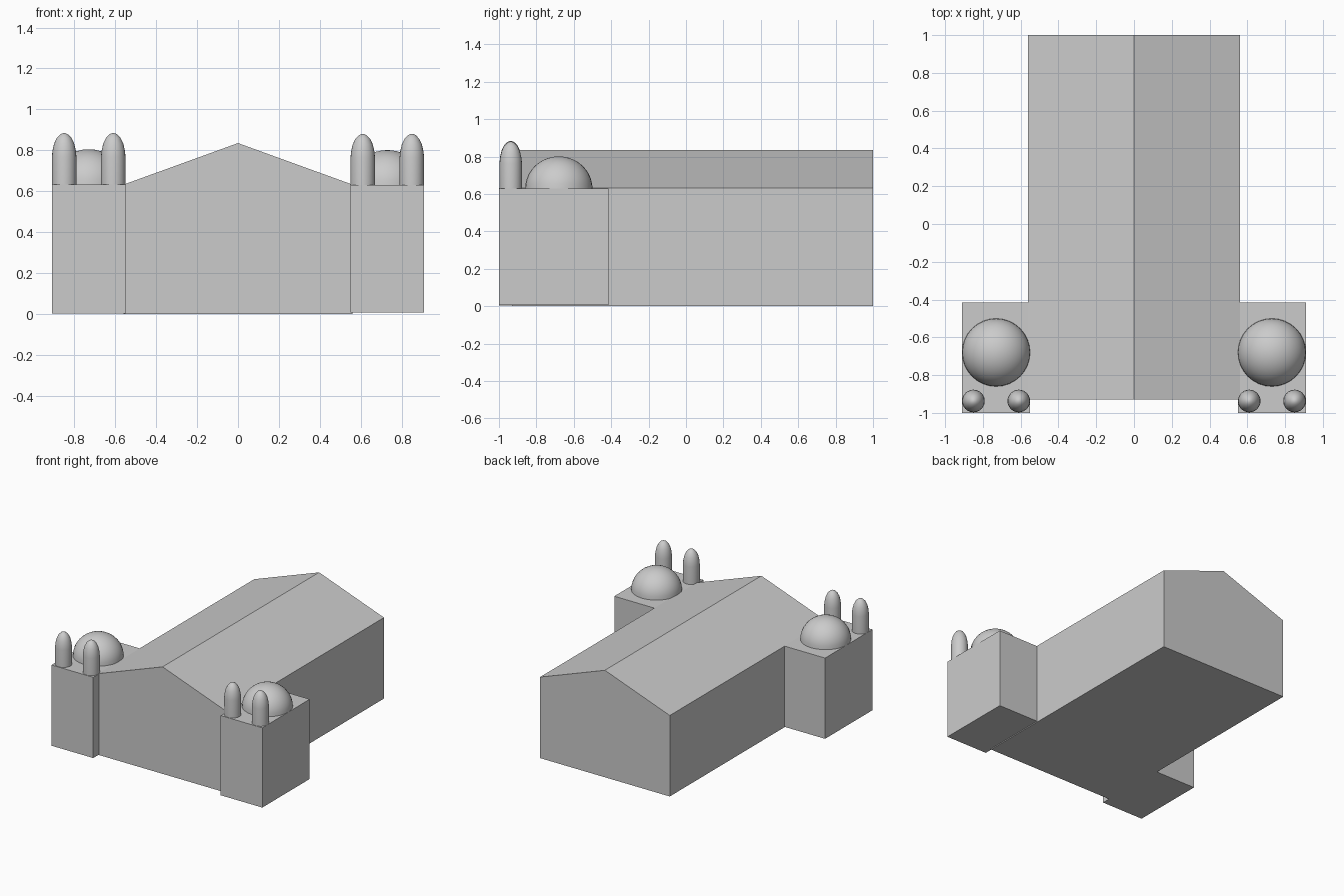
import bpy, bmesh, math
from mathutils import Vector

if "Cube" in bpy.data.objects:
    bpy.data.objects.remove(bpy.data.objects["Cube"])


def add_object(name, bm, smooth=False):
    bmesh.ops.recalc_face_normals(bm, faces=bm.faces[:])
    mesh = bpy.data.meshes.new(name)
    bm.to_mesh(mesh)
    bm.free()
    obj = bpy.data.objects.new(name, mesh)
    bpy.context.collection.objects.link(obj)
    if smooth:
        bpy.ops.object.select_all(action='DESELECT')
        obj.select_set(True)
        bpy.context.view_layer.objects.active = obj
        bpy.ops.object.shade_smooth_by_angle(angle=math.radians(35))
    return obj


def prism(name, outline, depth):
    """Solid swept from a planar outline along the depth vector."""
    bm = bmesh.new()
    face = bm.faces.new([bm.verts.new(p) for p in outline])
    new = bmesh.ops.extrude_face_region(bm, geom=[face], use_keep_orig=True)["geom"]
    moved = [v for v in new if isinstance(v, bmesh.types.BMVert)]
    bmesh.ops.translate(bm, verts=moved, vec=Vector(depth))
    return add_object(name, bm)


def lathe(name, profile, centre, steps):
    """Closed solid turned around the vertical axis; profile is (radius, height)."""
    bm = bmesh.new()
    verts = [bm.verts.new((r, 0, z)) for r, z in profile]
    edges = [bm.edges.new(pair) for pair in zip(verts, verts[1:])]
    bmesh.ops.spin(bm, geom=verts + edges, axis=(0, 0, 1), cent=(0, 0, 0),
                   angle=math.tau, steps=steps)
    bmesh.ops.remove_doubles(bm, verts=bm.verts[:], dist=0.0002)
    bmesh.ops.translate(bm, verts=bm.verts[:], vec=Vector(centre))
    return add_object(name, bm, smooth=True)


# Gabled hall
gable = [(-0.56, 0), (0.56, 0), (0.56, 0.632), (0, 0.835), (-0.56, 0.632)]
prism("hall", [(x, -0.93, z) for x, z in gable], (0, 1.93, 0))

# Profiles of the domes and the turrets
dome = [(0, 0)] + [(0.18 * math.cos(math.pi / 2 * i / 10),
                    0.172 * math.sin(math.pi / 2 * i / 10)) for i in range(10)] + [(0, 0.172)]
turret = [(0, 0), (0.06, 0), (0.06, 0.135), (0.057, 0.165), (0.049, 0.20),
          (0.036, 0.227), (0.02, 0.244), (0.008, 0.25), (0, 0.251)]

# Corner towers, each with a dome and two front turrets
for side, label, base, top in ((-1, "left", 0.003, 0.633), (1, "right", 0.007, 0.629)):
    corners = [(0.55, -1), (0.91, -1), (0.91, -0.415), (0.55, -0.415)]
    prism(label + "_tower", [(side * x, y, base) for x, y in corners], (0, 0, top - base))
    lathe(label + "_dome", dome, (side * 0.73, -0.68, top), 32)
    for x, place in ((0.61, "inner"), (0.85, "outer")):
        lathe(f"{label}_{place}_turret", turret, (side * x, -0.937, top), 24)
